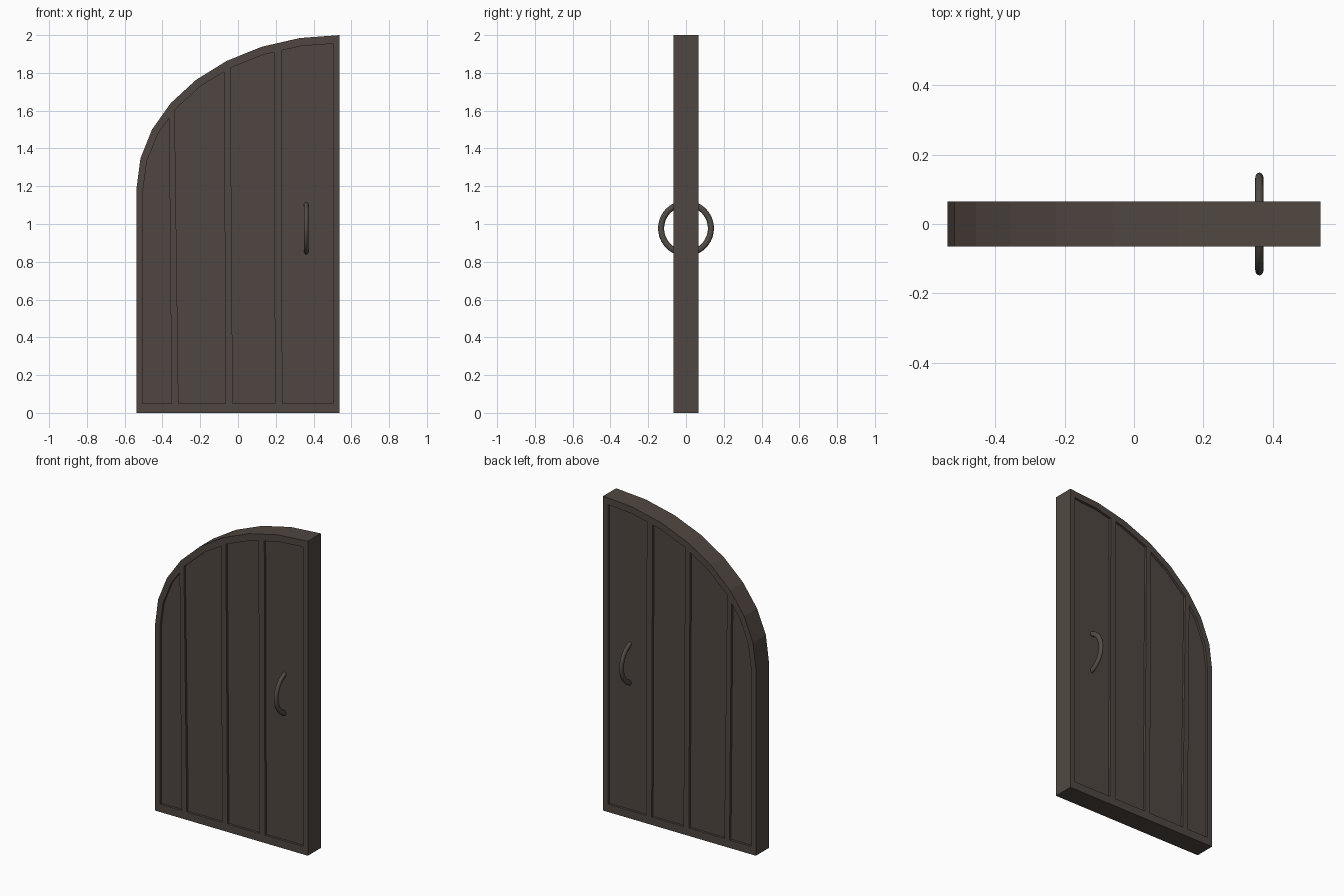
import bpy, bmesh, math

if "Cube" in bpy.data.objects:
    bpy.data.objects.remove(bpy.data.objects["Cube"])

HALF_W, HALF_T, SPRING = 0.537, 0.065, 1.19
PLANK_T = 0.05


def material(name, rgb):
    m = bpy.data.materials.new(name)
    m.diffuse_color = (*rgb, 1)
    m.use_nodes = True
    m.node_tree.nodes["Principled BSDF"].inputs["Base Color"].default_value = m.diffuse_color
    return m


wood = material("dark brown wood", (0.080, 0.062, 0.052))
iron = material("dark grey brown iron", (0.084, 0.073, 0.060))


def arch(rx, rz, z0):
    """Quarter ellipse in 8 straight steps, from the low left to the top right."""
    return [(HALF_W - rx * math.cos(i * math.pi / 16),
             z0 + rz * math.sin(i * math.pi / 16)) for i in range(9)]


outer_arch = arch(2 * HALF_W, 2.0 - SPRING, SPRING)
inner_arch = arch(1.04, 0.777, 1.18)


def arch_height(x):
    for (xa, za), (xb, zb) in zip(inner_arch, inner_arch[1:]):
        if x <= xb + 1e-6:
            return za + (zb - za) * (x - xa) / (xb - xa)
    return inner_arch[-1][1]


def panel_outline(lb, lt, rb, rt):
    """Panel under the arch: left/right edge x at bottom and top."""
    mid = [p for p in inner_arch if lt + 0.004 < p[0] < rt - 0.004]
    top = [(lt, arch_height(lt))] + mid + [(rt, arch_height(rt))]
    return [(rb, 0.05), (lb, 0.05)] + top


panels = [panel_outline(*p) for p in (
    (-0.503, -0.503, -0.352, -0.365),
    (-0.315, -0.335, -0.066, -0.074),
    (-0.028, -0.040, 0.196, 0.190),
    (0.235, 0.230, 0.503, 0.503))]


def slab(name, outlines, half, mat):
    """Flat slab in the xz plane; later outlines become holes in the first."""
    cu = bpy.data.curves.new(name + "_profile", 'CURVE')
    cu.dimensions = '2D'
    cu.fill_mode = 'BOTH'
    cu.extrude = half
    for pts in outlines:
        sp = cu.splines.new('POLY')
        sp.points.add(len(pts) - 1)
        for p, (x, z) in zip(sp.points, pts):
            p.co = (x, z, 0, 1)
        sp.use_cyclic_u = True
    ob = bpy.data.objects.new(name, cu)
    bpy.context.collection.objects.link(ob)
    ob.rotation_euler.x = math.pi / 2
    bpy.ops.object.select_all(action='DESELECT')
    ob.select_set(True)
    bpy.context.view_layer.objects.active = ob
    bpy.ops.object.convert(target='MESH')
    ob = bpy.context.view_layer.objects.active
    ob.name = name
    bm = bmesh.new()
    bm.from_mesh(ob.data)
    bmesh.ops.remove_doubles(bm, verts=bm.verts, dist=1e-5)
    bmesh.ops.recalc_face_normals(bm, faces=bm.faces)
    for f in bm.faces:
        f.smooth = False
    bm.to_mesh(ob.data)
    bm.free()
    ob.data.materials.clear()
    ob.data.materials.append(mat)


# Frame with panel openings
outline = [(HALF_W, 0), (-HALF_W, 0)] + outer_arch
slab("door_frame", [outline] + panels, HALF_T, wood)

# Recessed planks
for i, pts in enumerate(panels):
    slab(f"plank_{i + 1}", [pts], PLANK_T, wood)

# Ring handle passing through the door
bpy.ops.mesh.primitive_torus_add(major_radius=0.132, minor_radius=0.016,
                                 major_segments=40, minor_segments=12,
                                 location=(0.361, 0, 0.977),
                                 rotation=(0, math.pi / 2, 0))
ring = bpy.context.object
ring.name = "ring_handle"
ring.scale.z = 0.75
ring.data.materials.append(iron)
bpy.ops.object.shade_smooth_by_angle()
